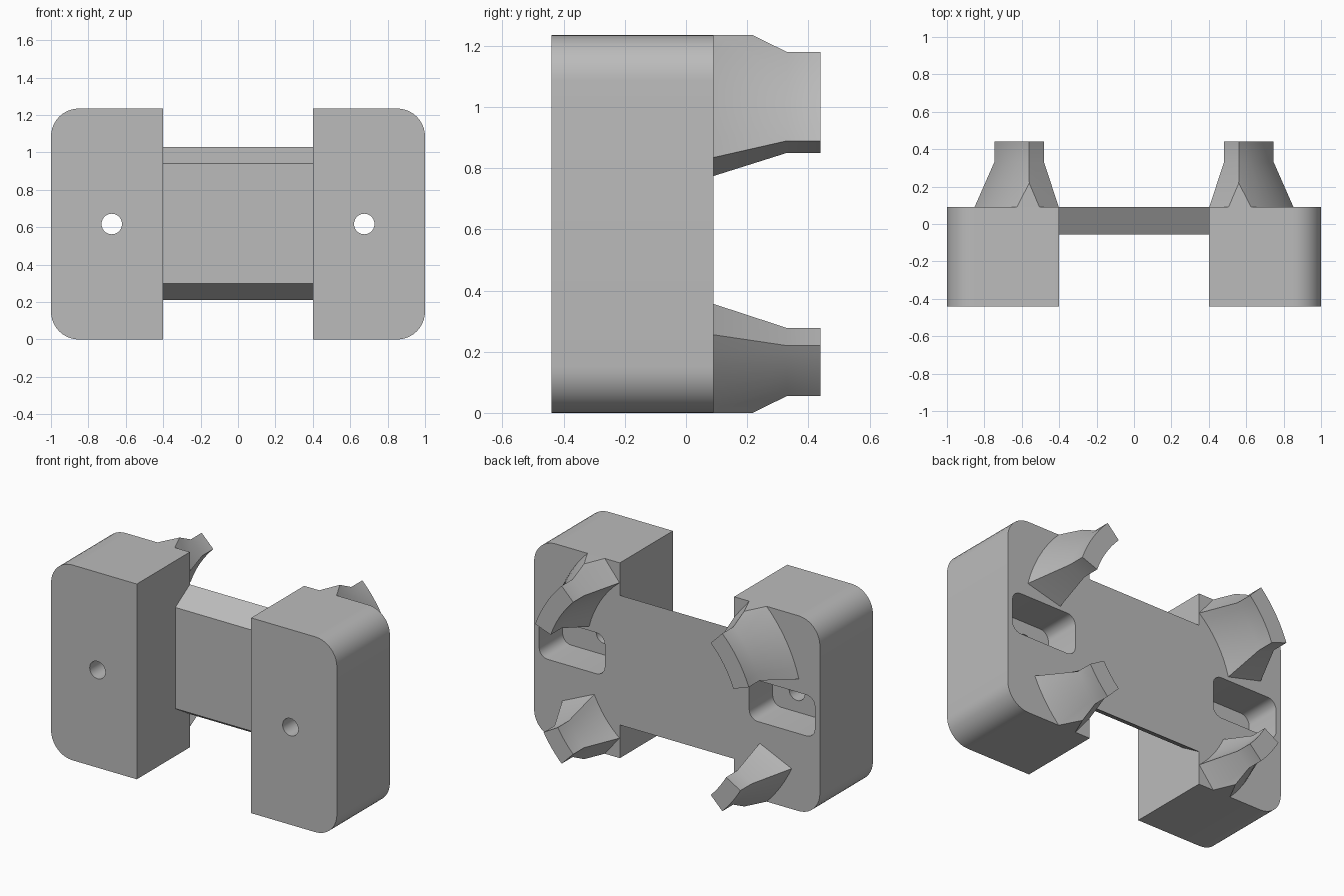
import bpy, bmesh
from math import sin, cos, pi, radians

cube = bpy.data.objects.get("Cube")
if cube:
    bpy.data.objects.remove(cube, do_unlink=True)

grey = bpy.data.materials.new("plain_grey")
grey.use_nodes = True
colour = (0.5, 0.5, 0.5, 1)
grey.diffuse_color = colour
grey.node_tree.nodes["Principled BSDF"].inputs["Base Color"].default_value = colour

HEIGHT, FRONT, BACK, INNER = 1.235, -0.44, 0.09, 0.4
MID = HEIGHT / 2


def loft(name, sections, clip=False):
    """Join matching rings of points, cap both ends, optionally trim to the block height."""
    bm = bmesh.new()
    rings = [[bm.verts.new(p) for p in ring] for ring in sections]
    n = len(rings[0])
    for a, b in zip(rings, rings[1:]):
        for i in range(n):
            j = (i + 1) % n
            bm.faces.new((a[i], a[j], b[j], b[i]))
    bm.faces.new(rings[0])
    bm.faces.new(rings[-1])
    bmesh.ops.recalc_face_normals(bm, faces=bm.faces)
    if clip:
        for z, direction in ((HEIGHT, 1), (0, -1)):
            cut = bmesh.ops.bisect_plane(
                bm, geom=bm.verts[:] + bm.edges[:] + bm.faces[:], dist=1e-5,
                plane_co=(0, 0, z), plane_no=(0, 0, direction), clear_outer=True)
            edges = [e for e in cut["geom_cut"] if isinstance(e, bmesh.types.BMEdge)]
            if edges:
                bmesh.ops.holes_fill(bm, edges=edges)
        bmesh.ops.recalc_face_normals(bm, faces=bm.faces)
    mesh = bpy.data.meshes.new(name)
    bm.to_mesh(mesh)
    bm.free()
    mesh.materials.append(grey)
    obj = bpy.data.objects.new(name, mesh)
    bpy.context.collection.objects.link(obj)
    return obj


def prism(name, outline, y0, y1):
    return loft(name, [[(x, y, z) for x, z in outline] for y in (y0, y1)])


def activate(obj):
    bpy.ops.object.select_all(action="DESELECT")
    obj.select_set(True)
    bpy.context.view_layer.objects.active = obj


def smooth(obj):
    activate(obj)
    bpy.ops.object.shade_smooth_by_angle(angle=radians(30))


def carve(obj, cutter):
    activate(obj)
    mod = obj.modifiers.new("carve", "BOOLEAN")
    mod.operation, mod.solver, mod.object = "DIFFERENCE", "EXACT", cutter
    bpy.ops.object.modifier_apply(modifier=mod.name)
    bpy.data.objects.remove(cutter, do_unlink=True)


def arc(cx, cz, r, start, end, steps):
    angles = [radians(start + (end - start) * i / steps) for i in range(steps + 1)]
    return [(cx + r * cos(a), cz + r * sin(a)) for a in angles]


def rounded_box(x0, x1, z0, z1, r, steps=6):
    return (arc(x1 - r, z1 - r, r, 0, 90, steps) + arc(x0 + r, z1 - r, r, 90, 180, steps)
            + arc(x0 + r, z0 + r, r, 180, 270, steps) + arc(x1 - r, z0 + r, r, 270, 360, steps))


def flip(points, side):
    return [(side * x, z) for x, z in points]


def horn(name, side, up, low, high):
    """Ring sector that tapers from a wide root to a narrow tip."""
    sections = []
    for y, r_in, r_out, spread in ((BACK, 0.635, 0.88, 5.7), (0.33, 0.68, 0.795, 0),
                                   (0.44, 0.68, 0.795, 0)):
        ring = (arc(0, 0, r_out, low - spread, high + spread, 8)
                + arc(0, 0, r_in, high + spread, low - spread, 8))
        sections.append([(side * x, y, MID + up * z) for x, z in ring])
    smooth(loft(name, sections, clip=True))


for side, label in ((1, "left"), (-1, "right")):
    # side block, rounded on its outer edges only
    r = 0.15
    outline = ([(INNER, 0)] + arc(1 - r, r, r, -90, 0, 10)
               + arc(1 - r, HEIGHT - r, r, 0, 90, 10) + [(INNER, HEIGHT)])
    block = prism(label + "_block", flip(outline, side), FRONT, BACK)

    # pocket in the back and screw hole through to the front
    pocket = rounded_box(0.505, 0.965, 0.49, 0.75, 0.06)
    carve(block, prism("pocket_cutter", flip(pocket, side), BACK - 0.235, 0.3))
    hole = arc(0.675, MID, 0.055, 0, 345, 23)
    carve(block, prism("hole_cutter", flip(hole, side), -0.6, 0))
    smooth(block)

    # curved holding horns
    horn(label + "_upper_horn", side, 1, 20, 45)
    horn(label + "_lower_horn", side, -1, 30, 45)

# bridge, a plate with sloped top and bottom
profile = [(-0.055, 0.3), (BACK, 0.21), (BACK, 1.03), (-0.055, 0.94)]
loft("bridge", [[(x, y, z) for y, z in profile] for x in (-INNER, INNER)])
